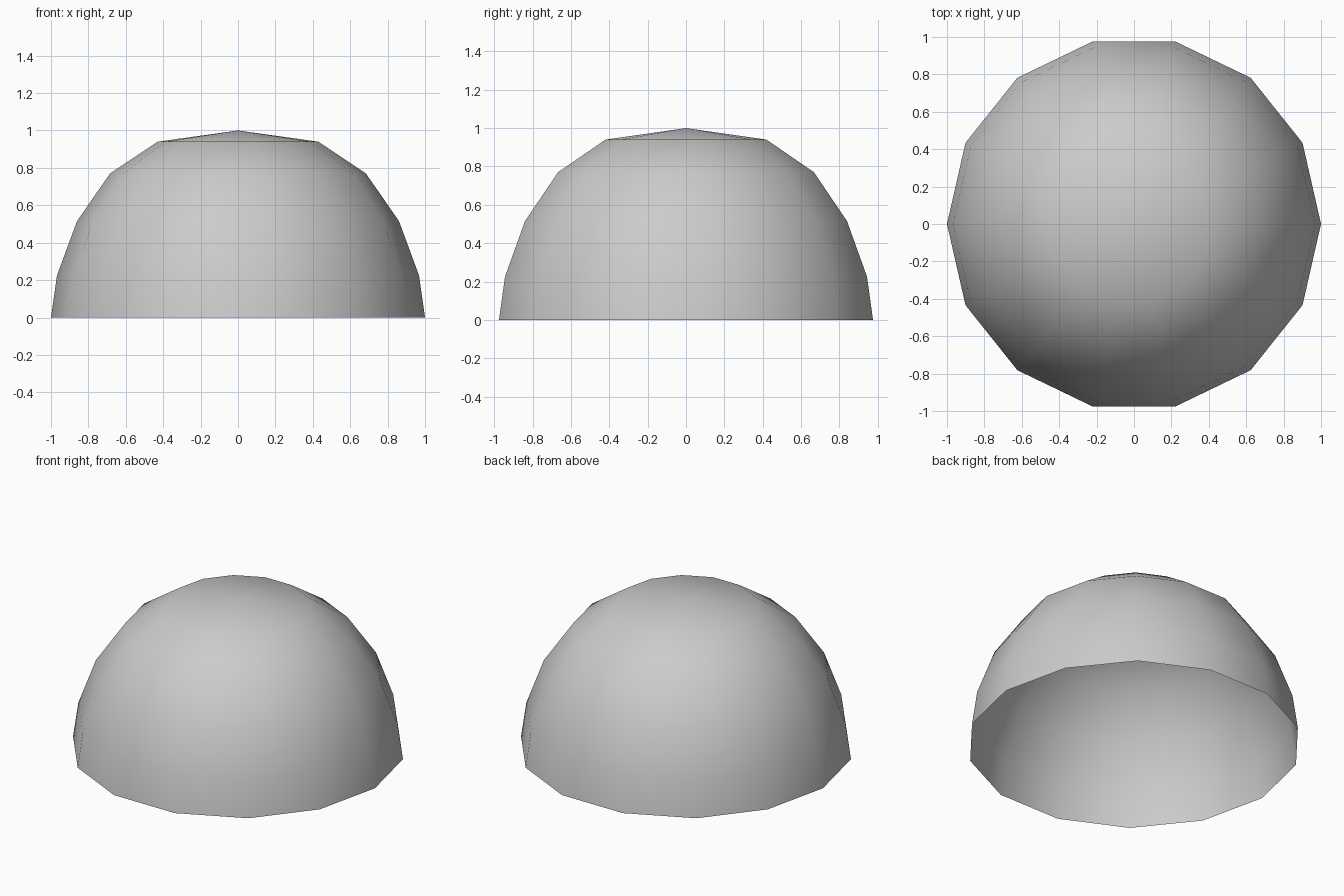
import bpy, bmesh, math

if "Cube" in bpy.data.objects:
    bpy.data.objects.remove(bpy.data.objects["Cube"])

SIDES = 14
# (radius, height) of each ring from the open base up
PROFILE = [(1.0, 0.0), (0.968, 0.225), (0.861, 0.515), (0.684, 0.77), (0.43, 0.94)]

grey = bpy.data.materials.new("plain grey")
grey.diffuse_color = (0.6, 0.6, 0.6, 1)
grey.use_nodes = True
grey.node_tree.nodes["Principled BSDF"].inputs["Base Color"].default_value = grey.diffuse_color

# open-bottomed dome shell: stacked rings closed by a shallow pointed cap
bm = bmesh.new()
rings = []
for radius, height in PROFILE:
    ring = []
    for i in range(SIDES):
        a = 2 * math.pi * i / SIDES
        ring.append(bm.verts.new((radius * math.cos(a), radius * math.sin(a), height)))
    rings.append(ring)
apex = bm.verts.new((0, 0, 1))

for i in range(SIDES):
    j = (i + 1) % SIDES
    for low, high in zip(rings, rings[1:]):
        bm.faces.new((low[i], low[j], high[j], high[i]))
    bm.faces.new((rings[-1][i], rings[-1][j], apex))
for face in bm.faces:
    face.smooth = True

mesh = bpy.data.meshes.new("dome")
bm.to_mesh(mesh)
bm.free()
mesh.materials.append(grey)
dome = bpy.data.objects.new("dome", mesh)
bpy.context.collection.objects.link(dome)
